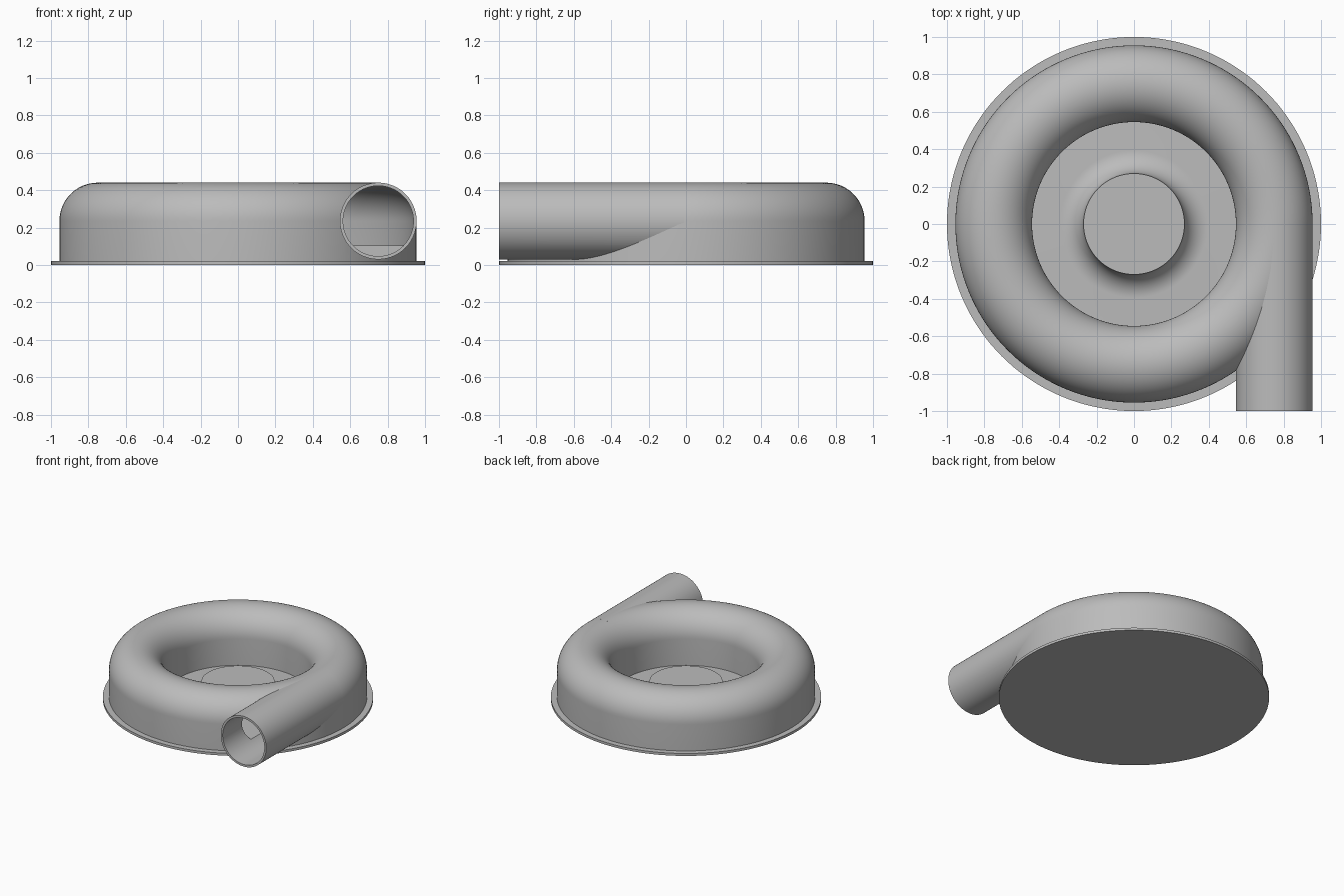
import bpy
import bmesh
from math import pi, sin, cos, radians
from mathutils import Matrix, Vector

old = bpy.data.objects.get("Cube")
if old:
    bpy.data.objects.remove(old, do_unlink=True)

grey = bpy.data.materials.new("plain grey")
grey.use_nodes = True
grey.diffuse_color = (0.5, 0.5, 0.5, 1)
grey.node_tree.nodes["Principled BSDF"].inputs["Base Color"].default_value = (0.5, 0.5, 0.5, 1)

# Main dimensions
RING, TUBE, AXIS_Z = 0.75, 0.205, 0.235
WALL, PLATE, FLOOR = 0.016, 0.02, 0.105
HUB_R, HUB_TOP = 0.27, 0.145


def finish(name, bm):
    bmesh.ops.recalc_face_normals(bm, faces=bm.faces)
    mesh = bpy.data.meshes.new(name)
    bm.to_mesh(mesh)
    bm.free()
    mesh.materials.append(grey)
    obj = bpy.data.objects.new(name, mesh)
    bpy.context.collection.objects.link(obj)
    return obj


def revolve(name, profile, closed=False):
    """Spin an (r, z) profile about the z axis."""
    bm = bmesh.new()
    verts = [bm.verts.new((r, 0, z)) for r, z in profile]
    edges = [bm.edges.new(pair) for pair in zip(verts, verts[1:])]
    if closed:
        edges.append(bm.edges.new((verts[-1], verts[0])))
    bmesh.ops.spin(bm, geom=verts + edges, cent=(0, 0, 0), axis=(0, 0, 1),
                   angle=2 * pi, steps=144, use_merge=False)
    bmesh.ops.remove_doubles(bm, verts=bm.verts, dist=1e-5)
    return finish(name, bm)


def arch(radius, bottom, steps=32):
    """Half-round top on straight sides."""
    arc = [(RING - radius * cos(pi * i / steps), AXIS_Z + radius * sin(pi * i / steps))
           for i in range(steps + 1)]
    return [(RING - radius, bottom)] + arc + [(RING + radius, bottom)]


def rod(name, radius, y0, y1):
    """Cylinder lying along y on the outlet axis."""
    bm = bmesh.new()
    place = Matrix.Translation(Vector((RING, (y0 + y1) / 2, AXIS_Z))) @ Matrix.Rotation(pi / 2, 4, "X")
    bmesh.ops.create_cone(bm, cap_ends=True, segments=96, radius1=radius,
                          radius2=radius, depth=y1 - y0, matrix=place)
    return finish(name, bm)


# Base plate with a flared central hub
flare = HUB_TOP - PLATE
curve = [(HUB_R + flare * (1 - cos(pi / 2 * i / 16)), HUB_TOP - flare * sin(pi / 2 * i / 16))
         for i in range(17)]
base = revolve("base_plate_and_hub",
               [(0, HUB_TOP)] + curve + [(1, PLATE), (1, 0), (0, 0)])

# Ring casing and tangential outlet pipe
casing = revolve("ring_casing", arch(TUBE, PLATE / 2), closed=True)
pipe = rod("outlet_pipe", TUBE, -1, -0.01)

# Hollow channel and pipe bore
channel = revolve("channel_cutter", arch(TUBE - WALL, FLOOR), closed=True)
bore = rod("bore_cutter", TUBE - WALL - 0.001, -1.1, -0.02)
for cutter in (channel, bore):
    cutter.hide_render = True
    cutter.display_type = "WIRE"

for part in (casing, pipe):
    for cutter in (channel, bore):
        mod = part.modifiers.new(cutter.name, "BOOLEAN")
        mod.operation = "DIFFERENCE"
        mod.solver = "EXACT"
        mod.object = cutter

# Apply the cuts, then shade
bpy.context.view_layer.update()
graph = bpy.context.evaluated_depsgraph_get()
cut = {p: bpy.data.meshes.new_from_object(p.evaluated_get(graph)) for p in (casing, pipe)}
for part, mesh in cut.items():
    part.modifiers.clear()
    part.data = mesh
for cutter in (channel, bore):
    bpy.data.objects.remove(cutter, do_unlink=True)

bpy.ops.object.select_all(action="DESELECT")
for part in (base, casing, pipe):
    part.select_set(True)
bpy.context.view_layer.objects.active = base
bpy.ops.object.shade_smooth_by_angle(angle=radians(30))
